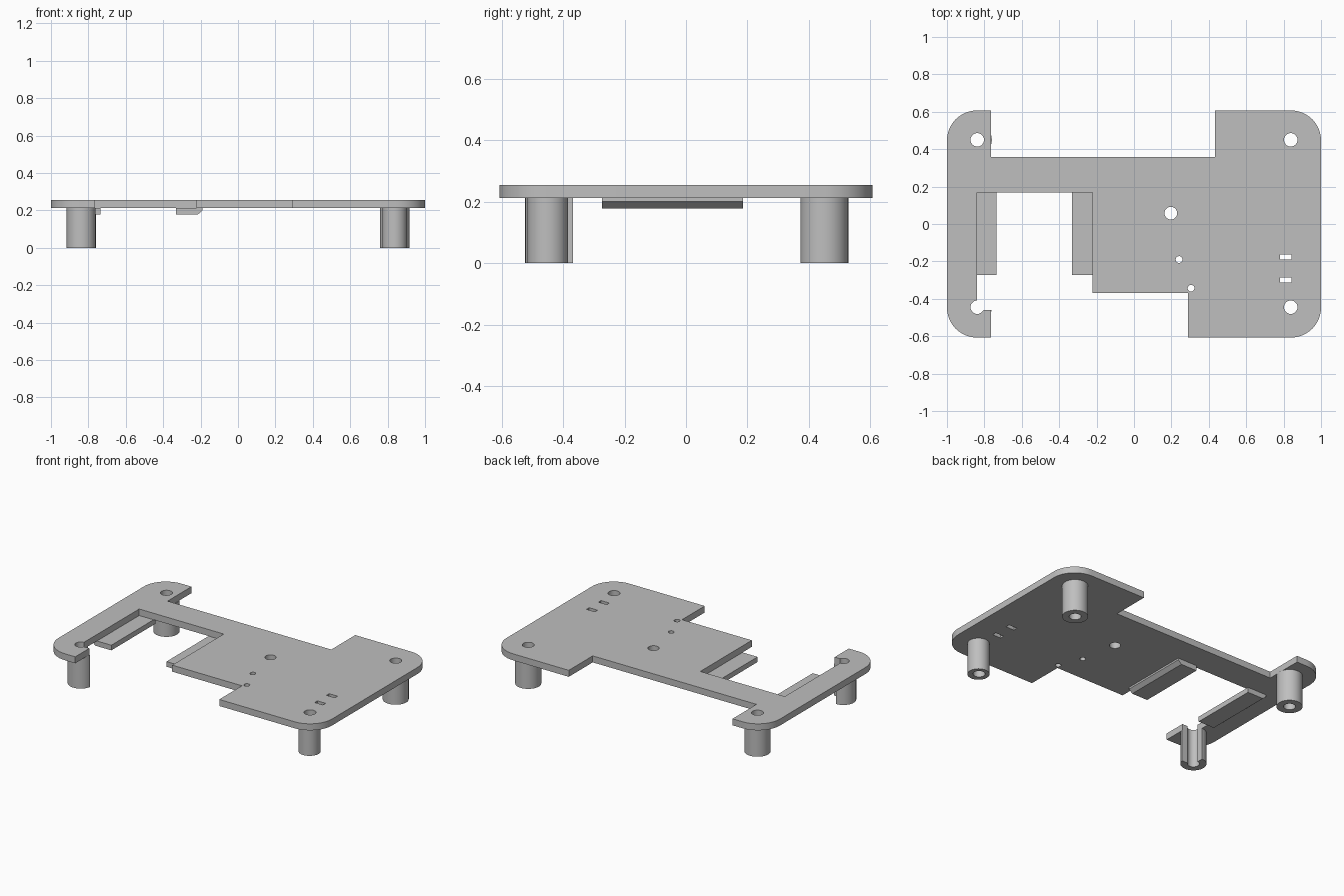
import bpy, bmesh, math

if "Cube" in bpy.data.objects:
    bpy.data.objects.remove(bpy.data.objects["Cube"], do_unlink=True)

grey = bpy.data.materials.new("light_grey_plastic")
grey.use_nodes = True
COLOUR = (0.52, 0.52, 0.52, 1)
grey.diffuse_color = COLOUR
grey.node_tree.nodes["Principled BSDF"].inputs["Base Color"].default_value = COLOUR

BOTTOM, TOP = 0.212, 0.255
PX, PY_BACK, PY_FRONT = 0.838, 0.45, -0.445
HALF_Y, CORNER = 0.607, 0.16


def make(name, bm):
    bmesh.ops.recalc_face_normals(bm, faces=bm.faces)
    mesh = bpy.data.meshes.new(name)
    bm.to_mesh(mesh)
    bm.free()
    mesh.materials.append(grey)
    obj = bpy.data.objects.new(name, mesh)
    bpy.context.collection.objects.link(obj)
    return obj


def prism(bm, points, offset):
    """Close a 3D outline and extrude it along the offset."""
    face = bm.faces.new([bm.verts.new(p) for p in points])
    out = bmesh.ops.extrude_face_region(bm, geom=[face], use_keep_orig=True)
    verts = [v for v in out["geom"] if isinstance(v, bmesh.types.BMVert)]
    bmesh.ops.translate(bm, vec=offset, verts=verts)


def circle(x, y, r, z, n=48):
    return [(x + r * math.cos(2 * math.pi * i / n),
             y + r * math.sin(2 * math.pi * i / n), z) for i in range(n)]


def box(bm, x0, x1, y0, y1, z0, z1):
    prism(bm, [(x0, y0, z0), (x1, y0, z0), (x1, y1, z0), (x0, y1, z0)], (0, 0, z1 - z0))


def corner(sx, sy, start):
    """Rounded outer corner, swept anticlockwise by a quarter turn."""
    cx, cy = sx * (1 - CORNER), sy * (HALF_Y - CORNER)
    angles = [math.radians(start + 90 * i / 12) for i in range(13)]
    return [(cx + CORNER * math.cos(a), cy + CORNER * math.sin(a)) for a in angles]


def cut(obj, cutter):
    mod = obj.modifiers.new("cut", 'BOOLEAN')
    mod.operation, mod.solver, mod.object = 'DIFFERENCE', 'EXACT', cutter
    bpy.ops.object.select_all(action='DESELECT')
    bpy.context.view_layer.objects.active = obj
    obj.select_set(True)
    bpy.ops.object.modifier_apply(modifier=mod.name)


# Plate outline, anticlockwise from the front right step
outline = [(0.288, -HALF_Y)] + corner(1, -1, -90) + corner(1, 1, 0)
outline += [(0.432, HALF_Y), (0.432, 0.357), (-0.765, 0.357), (-0.765, HALF_Y)]
outline += corner(-1, 1, 90) + corner(-1, -1, 180)
outline += [(-0.765, -HALF_Y), (-0.765, -0.46), (-0.84, -0.46), (-0.84, 0.168),
            (-0.222, 0.168), (-0.222, -0.37), (0.288, -0.37)]
bm = bmesh.new()
prism(bm, [(x, y, BOTTOM) for x, y in outline], (0, 0, TOP - BOTTOM))
plate = make("mounting_plate", bm)

# Standoff posts, the front one on the wide side being slimmer
posts = []
for name, x, y, r in (("back_left_post", PX, PY_BACK, 0.078),
                      ("front_left_post", PX, PY_FRONT - 0.005, 0.066),
                      ("back_right_post", -PX, PY_BACK, 0.078),
                      ("front_right_post", -PX, PY_FRONT, 0.078)):
    bm = bmesh.new()
    prism(bm, circle(x, y, r, 0), (0, 0, BOTTOM))
    posts.append(make(name, bm))

# Chamfered ledges under both sides of the opening
for name, inner, outer in (("left_ledge", -0.332, -0.19), ("right_ledge", -0.735, -0.877)):
    slope = math.copysign(0.025, inner - outer)
    profile = [(inner, 0.178), (outer + slope, 0.178), (outer, 0.2),
               (outer, BOTTOM), (inner, BOTTOM)]
    bm = bmesh.new()
    prism(bm, [(x, -0.273, z) for x, z in profile], (0, 0.459, 0))
    make(name, bm)

# Screw holes, small holes and two slots
bm = bmesh.new()
holes = [(sx * PX, y, 0.036) for sx in (-1, 1) for y in (PY_BACK, PY_FRONT)]
holes += [(0.197, 0.058, 0.034), (0.241, -0.19, 0.018), (0.305, -0.343, 0.018)]
for x, y, r in holes:
    prism(bm, circle(x, y, r, -0.1), (0, 0, 0.5))
for y in (-0.176, -0.3):
    box(bm, 0.78, 0.841, y - 0.014, y + 0.014, -0.1, 0.4)
drills = make("drill_cutter", bm)

# Open quarter of the front right post
bm = bmesh.new()
box(bm, -0.84, -0.7, -0.46, -0.3, -0.1, 0.4)
quarter = make("quarter_cutter", bm)

for part in [plate] + posts:
    cut(part, drills)
cut(posts[3], quarter)
for cutter in (drills, quarter):
    bpy.data.objects.remove(cutter, do_unlink=True)

# Smooth the round walls while keeping edges sharp
for part in [plate] + posts:
    bpy.ops.object.select_all(action='DESELECT')
    part.select_set(True)
    bpy.context.view_layer.objects.active = part
    bpy.ops.object.shade_smooth_by_angle(angle=math.radians(30))
